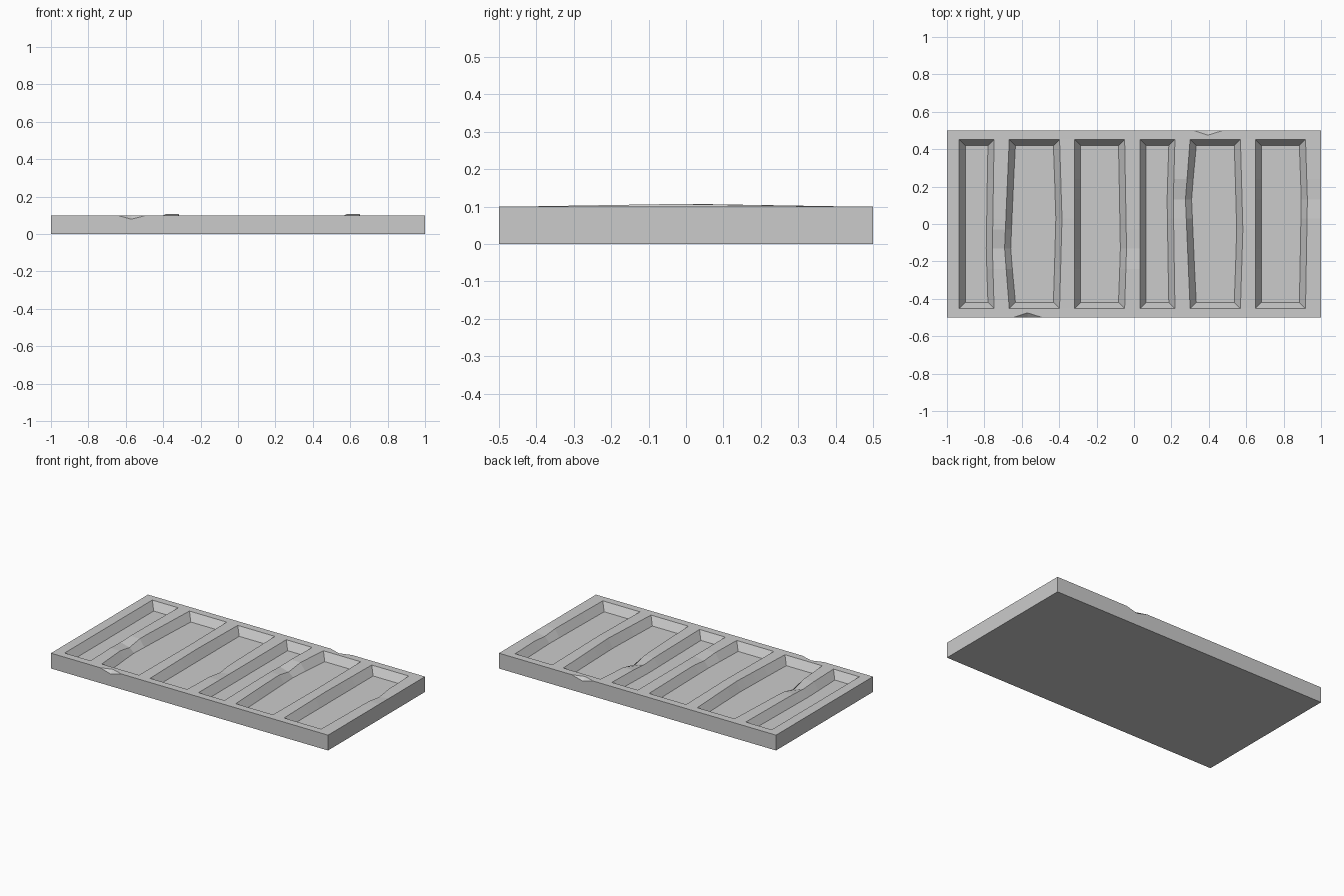
import bpy, bmesh
from mathutils import Vector

if "Cube" in bpy.data.objects:
    bpy.data.objects.remove(bpy.data.objects["Cube"])

W, D, H, FLOOR = 1.0, 0.5, 0.1, 0.05
PY, BEV = 0.452, 0.033          # panel half length, sloped wall width
ROWS = [-0.5, -PY, -0.24, -0.13, -0.03, 0.03, 0.24, PY, 0.5]

# rim lines of the left three panels: x at ends, x at bend, bend y, height change, local dent?
RIMS = [(-0.935, -0.935, 0, 0, False), (-0.748, -0.757, -0.13, -0.005, True),
        (-0.667, -0.692, -0.13, -0.022, True), (-0.398, -0.385, 0.03, 0.007, False),
        (-0.318, -0.318, 0.03, 0.007, False), (-0.050, -0.040, -0.13, -0.012, True)]
SHIFT = 0.967


def rim_point(rim, y):
    """Position of a bent rim line at depth y."""
    x0, x1, yb, dz, dent = rim
    t = max(0, (PY - y) / (PY - yb) if y > yb else (y + PY) / (yb + PY))
    tz = max(0, 1 - abs(y - yb) / 0.11) if dent else t
    return x0 + (x1 - x0) * t, H + dz * tz


def column(i, y):
    """Top surface point on column i (0 and 13 are the slab sides)."""
    if i in (0, 13):
        return Vector((-W if i == 0 else W, y, H))
    k = i - 1
    right = k >= 6                # right half repeats the left, mirrored in y
    x, z = rim_point(RIMS[k % 6], -y if right else y)
    return Vector((x + (SHIFT if right else 0), y, z))


bm = bmesh.new()
rows = ROWS + [-y for y in ROWS]
ys = sorted(set(rows))
top = [[bm.verts.new(column(i, y)) for y in ys] for i in range(14)]
n = len(ys)

# rim faces around the panels, and sunk panels with sloped walls
for i in range(13):
    panel = i % 2 == 1
    a, b = top[i], top[i + 1]
    for j in range(n - 1):
        if not panel or j in (0, n - 2):
            bm.faces.new((a[j], b[j], b[j + 1], a[j + 1]))
    if panel:
        def inner(v, s):
            y = max(-PY + BEV, min(PY - BEV, v.co.y))
            return bm.verts.new((v.co.x + s * BEV, y, FLOOR))
        fa = [inner(v, 1) for v in a[1:-1]]
        fb = [inner(v, -1) for v in b[1:-1]]
        for j in range(len(fa) - 1):
            bm.faces.new((fa[j], fb[j], fb[j + 1], fa[j + 1]))
            bm.faces.new((a[j + 1], fa[j], fa[j + 1], a[j + 2]))
            bm.faces.new((fb[j], b[j + 1], b[j + 2], fb[j + 1]))
        bm.faces.new((a[1], b[1], fb[0], fa[0]))
        bm.faces.new((fa[-1], fb[-1], b[-2], a[-2]))

# slab sides and underside
base = [bm.verts.new((x, y, 0)) for x, y in ((-W, -D), (W, -D), (W, D), (-W, D))]
bm.faces.new([base[0], base[1]] + [c[0] for c in reversed(top)])
bm.faces.new([base[1], base[2]] + list(reversed(top[13])))
bm.faces.new([base[2], base[3]] + [c[-1] for c in top])
bm.faces.new([base[3], base[0]] + top[0])
bm.faces.new(base)
bmesh.ops.recalc_face_normals(bm, faces=bm.faces)
mesh = bpy.data.meshes.new("panelled_slab")
bm.to_mesh(mesh)
bm.free()
slab = bpy.data.objects.new("panelled_slab", mesh)
bpy.context.collection.objects.link(slab)


def chip(name, x, side):
    """Break a small corner out of the long top edge."""
    cb = bmesh.new()
    for p in ((x - 0.075, D, H), (x + 0.08, D, H), (x, D, H - 0.021), (x, D - 0.025, H)):
        for up in (0, 0.05):
            for out in (0, 0.05):
                cb.verts.new((p[0], side * (p[1] + out), p[2] + up))
    bmesh.ops.convex_hull(cb, input=cb.verts)
    bmesh.ops.recalc_face_normals(cb, faces=cb.faces)
    me = bpy.data.meshes.new(name)
    cb.to_mesh(me)
    cb.free()
    ob = bpy.data.objects.new(name, me)
    bpy.context.collection.objects.link(ob)
    ob.hide_render = True
    ob.hide_set(True)
    mod = slab.modifiers.new(name, 'BOOLEAN')
    mod.operation = 'DIFFERENCE'
    mod.solver = 'EXACT'
    mod.object = ob


chip("front_chip_cutter", -0.57, -1)
chip("back_chip_cutter", 0.395, 1)
